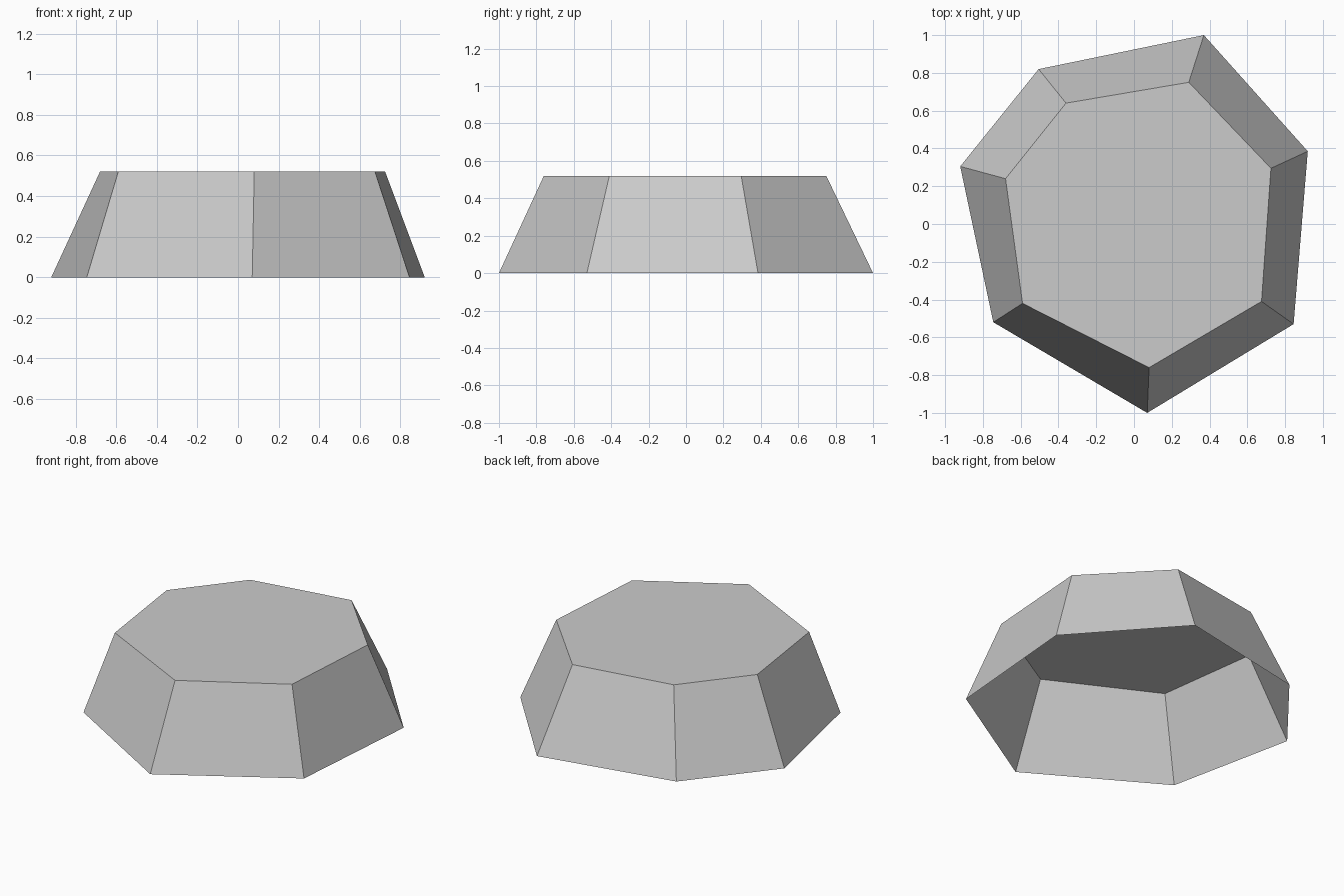
import bpy
import bmesh

cube = bpy.data.objects.get("Cube")
if cube:
    bpy.data.objects.remove(cube, do_unlink=True)

HEIGHT = 0.52

# Irregular seven-sided outlines, counter-clockwise from the front corner
base_outline = [(0.07, -1), (0.845, -0.53), (0.92, 0.385), (0.37, 1),
                (-0.505, 0.82), (-0.92, 0.305), (-0.745, -0.52)]
top_outline = [(0.08, -0.76), (0.675, -0.41), (0.725, 0.295), (0.29, 0.75),
               (-0.36, 0.64), (-0.68, 0.24), (-0.59, -0.42)]

# Plain grey stone
stone = bpy.data.materials.new("stone_grey")
stone.use_nodes = True
grey = (0.6, 0.6, 0.6, 1)
stone.diffuse_color = grey
stone.node_tree.nodes["Principled BSDF"].inputs["Base Color"].default_value = grey

# Tapered shell: flat top, sloping sides, open underneath
bm = bmesh.new()
lower = [bm.verts.new((x, y, 0)) for x, y in base_outline]
upper = [bm.verts.new((x, y, HEIGHT)) for x, y in top_outline]
count = len(lower)
for i in range(count):
    j = (i + 1) % count
    bm.faces.new((lower[i], lower[j], upper[j], upper[i]))
bm.faces.new(upper)

mesh = bpy.data.meshes.new("rock_slab")
bm.to_mesh(mesh)
bm.free()
mesh.materials.append(stone)
rock = bpy.data.objects.new("rock_slab", mesh)
bpy.context.collection.objects.link(rock)
